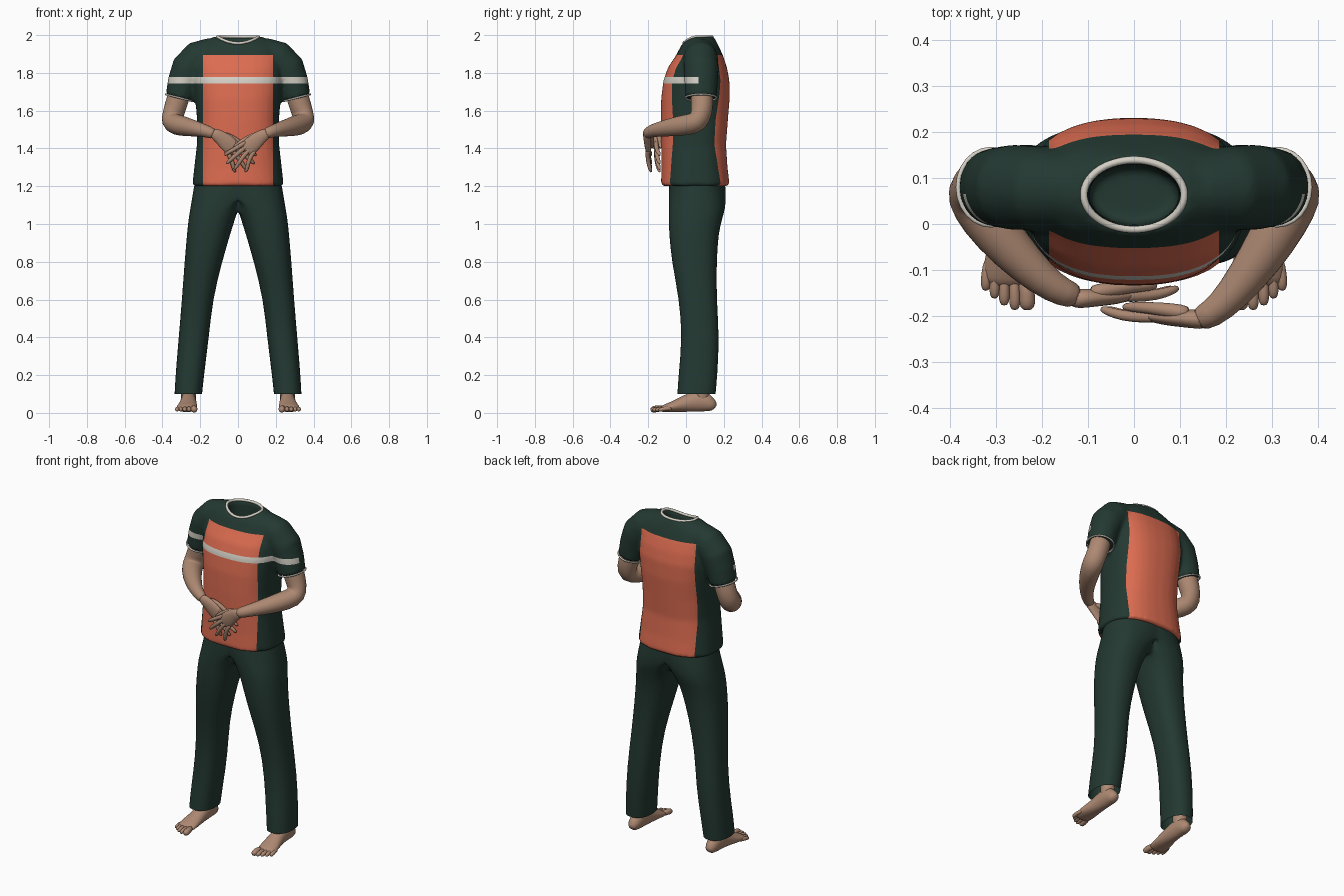
import bpy, bmesh, math
from mathutils import Vector

if "Cube" in bpy.data.objects:
    bpy.data.objects.remove(bpy.data.objects["Cube"])


def material(name, rgb):
    m = bpy.data.materials.new(name)
    m.diffuse_color = (*rgb, 1)
    m.use_nodes = True
    m.node_tree.nodes["Principled BSDF"].inputs["Base Color"].default_value = m.diffuse_color
    return m


GREEN = material("dark_green_cloth", (0.017, 0.040, 0.031))
ORANGE = material("orange_cloth", (0.72, 0.15, 0.082))
PALE = material("pale_trim", (0.66, 0.63, 0.56))
SKIN = material("skin", (0.42, 0.25, 0.17))


def power(v, n):
    return math.copysign(abs(v) ** (2 / n), v)


def flat_ring(z, x0, x1, y0, y1, n=2.3, sides=32, dip=0.0):
    """Horizontal rounded ring; dip lowers its front edge."""
    pts = []
    for i in range(sides):
        a = 2 * math.pi * (i + 0.5) / sides
        c, s = power(math.cos(a), n), power(math.sin(a), n)
        pts.append(Vector(((x0 + x1) / 2 + c * (x1 - x0) / 2,
                           (y0 + y1) / 2 + s * (y1 - y0) / 2,
                           z - dip * max(0, -s) ** 2)))
    return pts


def sweep(path, ref=(0, 1, 0), sides=12):
    """Rings along points (x, y, z, width radius[, thickness radius])."""
    pos = [Vector(p[:3]) for p in path]
    rings = []
    for i, p in enumerate(path):
        t = (pos[min(i + 1, len(pos) - 1)] - pos[max(i - 1, 0)]).normalized()
        u = t.cross(Vector(ref)).normalized()
        v = t.cross(u)
        rings.append([pos[i] + u * p[3] * math.cos(a) + v * p[-1] * math.sin(a)
                      for a in (2 * math.pi * k / sides for k in range(sides))])
    return rings


def build(name, lofts, mat, cap=True, sub=1, mirror=False):
    bm = bmesh.new()
    for rings in lofts:
        rows = [[bm.verts.new(p) for p in r] for r in rings]
        for a, b in zip(rows, rows[1:]):
            for i in range(len(a)):
                j = (i + 1) % len(a)
                bm.faces.new((a[i], a[j], b[j], b[i]))
        if cap:
            bm.faces.new(rows[0])
            bm.faces.new(rows[-1])
    if mirror:  # drop the inner wall on the centre line
        wall = [f for f in bm.faces if all(abs(v.co.x) < 1e-5 for v in f.verts)]
        bmesh.ops.delete(bm, geom=wall, context='FACES')
    bmesh.ops.recalc_face_normals(bm, faces=bm.faces[:])
    for f in bm.faces:
        f.smooth = True
    me = bpy.data.meshes.new(name)
    bm.to_mesh(me)
    bm.free()
    me.materials.append(mat)
    ob = bpy.data.objects.new(name, me)
    bpy.context.collection.objects.link(ob)
    if mirror:
        ob.modifiers.new("mirror", 'MIRROR').merge_threshold = 0.0005
    if sub:
        m = ob.modifiers.new("smooth", 'SUBSURF')
        m.levels = m.render_levels = sub
    return ob


def trim(name, pts, r):
    """Thin closed piping."""
    cu = bpy.data.curves.new(name, 'CURVE')
    cu.dimensions = '3D'
    cu.bevel_depth, cu.bevel_resolution = r, 3
    sp = cu.splines.new('POLY')
    sp.points.add(len(pts) - 1)
    for q, p in zip(sp.points, pts):
        q.co = (*p, 1)
    sp.use_cyclic_u = True
    cu.materials.append(PALE)
    bpy.context.collection.objects.link(bpy.data.objects.new(name, cu))


# Shirt: torso with neck opening, plus both sleeves, fused into one skin
torso = [flat_ring(z, -w, w, f, b, 2.5) for z, w, f, b in (
    (1.20, .243, -.133, .232), (1.30, .232, -.13, .22), (1.42, .218, -.132, .212),
    (1.55, .217, -.134, .222), (1.66, .226, -.132, .231), (1.76, .238, -.12, .23),
    (1.83, .235, -.095, .217), (1.89, .225, -.055, .197), (1.94, .205, -.028, .174))]
torso += [flat_ring(z, -w, w, f, b, 2, dip=d) for z, w, f, b, d in (
    (1.978, .16, -.02, .155, .022), (1.994, .118, -.017, .145, .036),
    (1.985, .1, -.005, .132, .036), (1.79, .098, 0, .125, 0))]
shirt_parts = [torso]
for side, sx in (("left", -1), ("right", 1)):
    sleeve = sweep([(sx * x, y, z, a, b) for x, y, z, a, b in (
        (.135, .075, 1.893, .095, .085), (.21, .078, 1.872, .098, .092),
        (.262, .08, 1.82, .094, .093), (.29, .08, 1.75, .083, .088),
        (.311, .08, 1.668, .074, .083))], sides=24)
    shirt_parts.append(sleeve)
    trim(side + "_cuff_trim", sleeve[-1], .005)
shirt = build("shirt", shirt_parts, GREEN, sub=0)
rm = shirt.modifiers.new("fuse", 'REMESH')
rm.mode, rm.voxel_size = 'VOXEL', 0.011
sm = shirt.modifiers.new("relax", 'SMOOTH')
sm.factor, sm.iterations = 0.5, 6
me = bpy.data.meshes.new_from_object(
    shirt.evaluated_get(bpy.context.evaluated_depsgraph_get()))
shirt.modifiers.clear()
shirt.data = me
me.materials.clear()
for m in (GREEN, ORANGE, PALE):
    me.materials.append(m)

# Cut the colour borders and colour the panels and chest stripe
bm = bmesh.new()
bm.from_mesh(me)
for co, no in (((-.185, 0, 0), (1, 0, 0)), ((.185, 0, 0), (1, 0, 0)),
               ((0, 0, 1.895), (0, 0, 1)), ((0, 0, 1.744), (0, 0, 1)),
               ((0, 0, 1.777), (0, 0, 1)), ((0, .065, 0), (0, 1, 0))):
    bmesh.ops.bisect_plane(bm, geom=bm.verts[:] + bm.edges[:] + bm.faces[:],
                           plane_co=co, plane_no=no, dist=1e-5)
for f in bm.faces:
    c = f.calc_center_median()
    f.smooth = True
    f.material_index = 0
    if 1.744 < c.z < 1.777 and c.y < .065:
        f.material_index = 2
    elif abs(c.x) < .185 and c.z < 1.895 and abs(c.y - .065) > .08:
        f.material_index = 1
bm.to_mesh(me)
bm.free()
trim("collar_trim", flat_ring(1.991, -.109, .109, -.012, .139, 2, 48, .034), .008)

# Trousers: one leg, mirrored at the centre line
leg = []
for z, x0, x1, f, b in (
        (.10, .19, .336, -.046, .157), (.2, .18, .331, -.04, .166),
        (.4, .154, .314, -.02, .177), (.6, .134, .297, -.036, .162),
        (.8, .084, .283, -.076, .162), (.95, .04, .27, -.09, .172),
        (1.03, .014, .262, -.092, .192), (1.08, -.03, .253, -.092, .208),
        (1.15, -.13, .242, -.092, .213), (1.24, -.225, .226, -.088, .205)):
    leg.append([Vector((max(0, p.x), p.y, p.z)) for p in flat_ring(z, x0, x1, f, b)])
build("trousers", [leg], GREEN, cap=False, mirror=True)

# Feet: sole body along y, ankle and five toes
foot = [sweep([(x, y, top / 2 + .003, w, top / 2) for x, y, top, w in (
    (.262, .152, .04, .018), (.262, .138, .075, .036), (.262, .09, .125, .043),
    (.262, .03, .11, .043), (.265, -.03, .078, .05), (.27, -.08, .055, .058),
    (.272, -.118, .04, .057), (.272, -.135, .025, .05))], (0, 0, 1)),
    sweep([(.262, .085, .04, .04), (.262, .085, .1, .042), (.262, .082, .2, .046)])]
for x, y, r in ((.232, -.188, .019), (.259, -.188, .013), (.282, -.178, .0125),
                (.303, -.163, .012), (.322, -.146, .012)):
    bx = .272 + (x - .272) * .85
    foot.append(sweep([(bx, y + .075, .024, r), (x, y + .035, .023, r * .95),
                       (x, y + .015, .018, r * 1.1), (x, y, .014, r * .6)],
                      (0, 0, 1), 8))
build("feet", foot, SKIN, mirror=True)

# Arms: bent at the elbow, forearms crossing the front
right_arm = ((.295, .08, 1.75, .06), (.318, .085, 1.66, .06), (.342, .085, 1.59, .059),
             (.352, .066, 1.54, .06), (.325, .01, 1.525, .058), (.275, -.075, 1.513, .05),
             (.215, -.155, 1.5, .038), (.165, -.2, 1.486, .031), (.135, -.207, 1.472, .027))
left_arm = ((-.295, .08, 1.75, .06), (-.318, .085, 1.66, .06), (-.342, .085, 1.59, .059),
            (-.352, .066, 1.54, .06), (-.325, .015, 1.525, .058), (-.268, -.055, 1.513, .05),
            (-.2, -.122, 1.5, .038), (-.15, -.152, 1.486, .031), (-.12, -.157, 1.472, .027))
build("right_arm", [sweep(right_arm, (.85, -.5, 0), 16)], SKIN)
build("left_arm", [sweep(left_arm, (-.85, -.5, 0), 16)], SKIN)


# Hands: flat palm, four fanned fingers and a thumb
def hand(name, sx, dx, y):
    def at(x, z, off, *r):
        return (sx * x + dx, y + off, z, *r)
    parts = [sweep([at(.165, 1.488, -.008, .028, .024), at(.125, 1.465, -.006, .036, .021),
                    at(.085, 1.432, -.004, .047, .019), at(.05, 1.398, 0, .046, .016),
                    at(.035, 1.383, .003, .036, .011)])]
    for kx, kz, tx, tz in ((.025, 1.422, -.072, 1.362), (.036, 1.404, -.062, 1.318),
                           (.053, 1.388, -.022, 1.288), (.075, 1.374, .036, 1.274)):
        mx, mz = (kx + tx) / 2 - .003, (kz + tz) / 2
        parts.append(sweep([at(kx + .02, kz + .015, -.002, .012), at(kx, kz, -.003, .0135),
                            at(mx, mz, 0, .0125), at(tx + .012, tz + .012, .012, .011),
                            at(tx, tz, .016, .006)], sides=8))
    parts.append(sweep([at(.125, 1.475, .006, .018), at(.08, 1.468, .012, .018),
                        at(.035, 1.447, .018, .014), at(-.01, 1.415, .02, .012),
                        at(-.025, 1.402, .02, .006)], sides=8))
    build(name, parts, SKIN)


hand("right_hand", 1, 0, -.2)
hand("left_hand", -1, .025, -.155)
